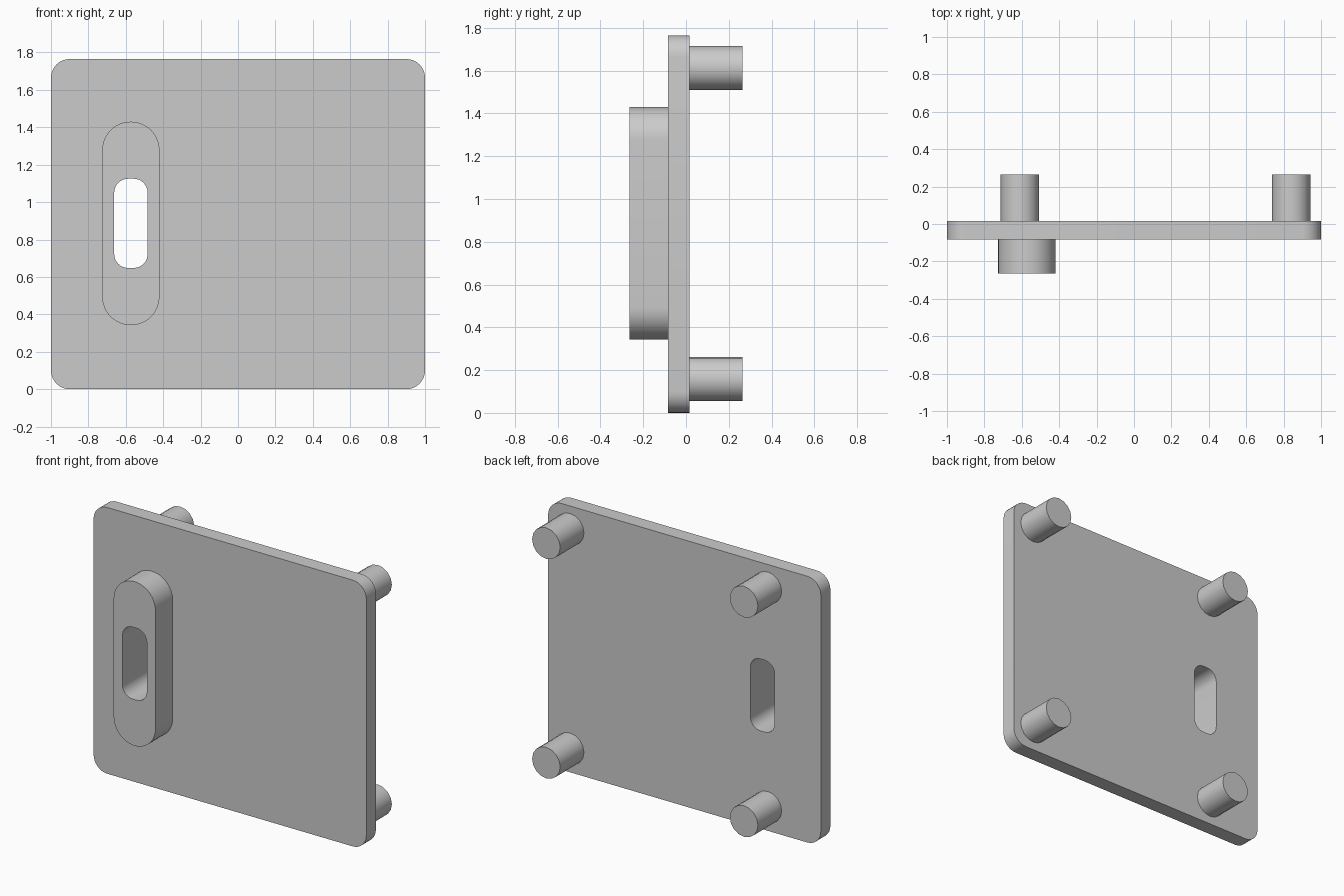
import bpy, bmesh, math

cube = bpy.data.objects.get("Cube")
if cube:
    bpy.data.objects.remove(cube, do_unlink=True)

grey = bpy.data.materials.new("light_grey")
grey.use_nodes = True
grey.diffuse_color = (0.6, 0.6, 0.6, 1)
grey.node_tree.nodes["Principled BSDF"].inputs["Base Color"].default_value = (0.6, 0.6, 0.6, 1)

PLATE_FRONT, PLATE_BACK = -0.084, 0.016
BOSS_FRONT, PEG_END = -0.265, 0.265


def rounded_slab(name, x0, x1, z0, z1, y0, y1, radius, steps=8):
    """Rounded rectangle in the XZ plane, extruded along y."""
    bm = bmesh.new()
    corners = [(x1, z1, -1, -1), (x0, z1, 1, -1), (x0, z0, 1, 1), (x1, z0, -1, 1)]
    ring = []
    for quarter, (x, z, sx, sz) in enumerate(corners):
        for i in range(steps + 1):
            a = (quarter + i / steps) * math.pi / 2
            ring.append(bm.verts.new((x + sx * radius + radius * math.cos(a), y0,
                                      z + sz * radius + radius * math.sin(a))))
    face = bm.faces.new(ring)
    extruded = bmesh.ops.extrude_face_region(bm, geom=[face])["geom"]
    verts = [g for g in extruded if isinstance(g, bmesh.types.BMVert)]
    bmesh.ops.translate(bm, verts=verts, vec=(0, y1 - y0, 0))
    bmesh.ops.remove_doubles(bm, verts=bm.verts, dist=1e-5)
    bmesh.ops.recalc_face_normals(bm, faces=bm.faces)
    mesh = bpy.data.meshes.new(name)
    bm.to_mesh(mesh)
    bm.free()
    obj = bpy.data.objects.new(name, mesh)
    bpy.context.collection.objects.link(obj)
    mesh.materials.append(grey)
    return obj


def activate(obj):
    bpy.ops.object.select_all(action='DESELECT')
    obj.select_set(True)
    bpy.context.view_layer.objects.active = obj


def smooth(obj):
    activate(obj)
    bpy.ops.object.shade_smooth_by_angle(angle=math.radians(35))


# Plate and raised handle, both pierced by the slot
plate = rounded_slab("plate", -1, 1, 0, 1.765, PLATE_FRONT, PLATE_BACK, 0.1)
handle = rounded_slab("handle_boss", -0.726, -0.42, 0.342, 1.43,
                      BOSS_FRONT, PLATE_FRONT, 0.1525, 12)
cutter = rounded_slab("slot_cutter", -0.662, -0.483, 0.648, 1.125, -0.5, 0.5, 0.075)
cutter.hide_render = True

for part in (plate, handle):
    cut = part.modifiers.new("slot", 'BOOLEAN')
    cut.operation = 'DIFFERENCE'
    cut.solver = 'EXACT'
    cut.object = cutter
    activate(part)
    bpy.ops.object.modifier_apply(modifier=cut.name)
    smooth(part)
bpy.data.objects.remove(cutter, do_unlink=True)

# Four mounting pegs on the back
for side, x in (("right", -0.61), ("left", 0.84)):
    for level, z in (("lower", 0.158), ("upper", 1.613)):
        bpy.ops.mesh.primitive_cylinder_add(
            vertices=16, radius=0.103, depth=PEG_END - PLATE_BACK,
            location=(x, (PEG_END + PLATE_BACK) / 2, z), rotation=(math.pi / 2, 0, 0))
        peg = bpy.context.object
        peg.name = f"{level}_{side}_peg"
        peg.data.materials.append(grey)
        smooth(peg)
